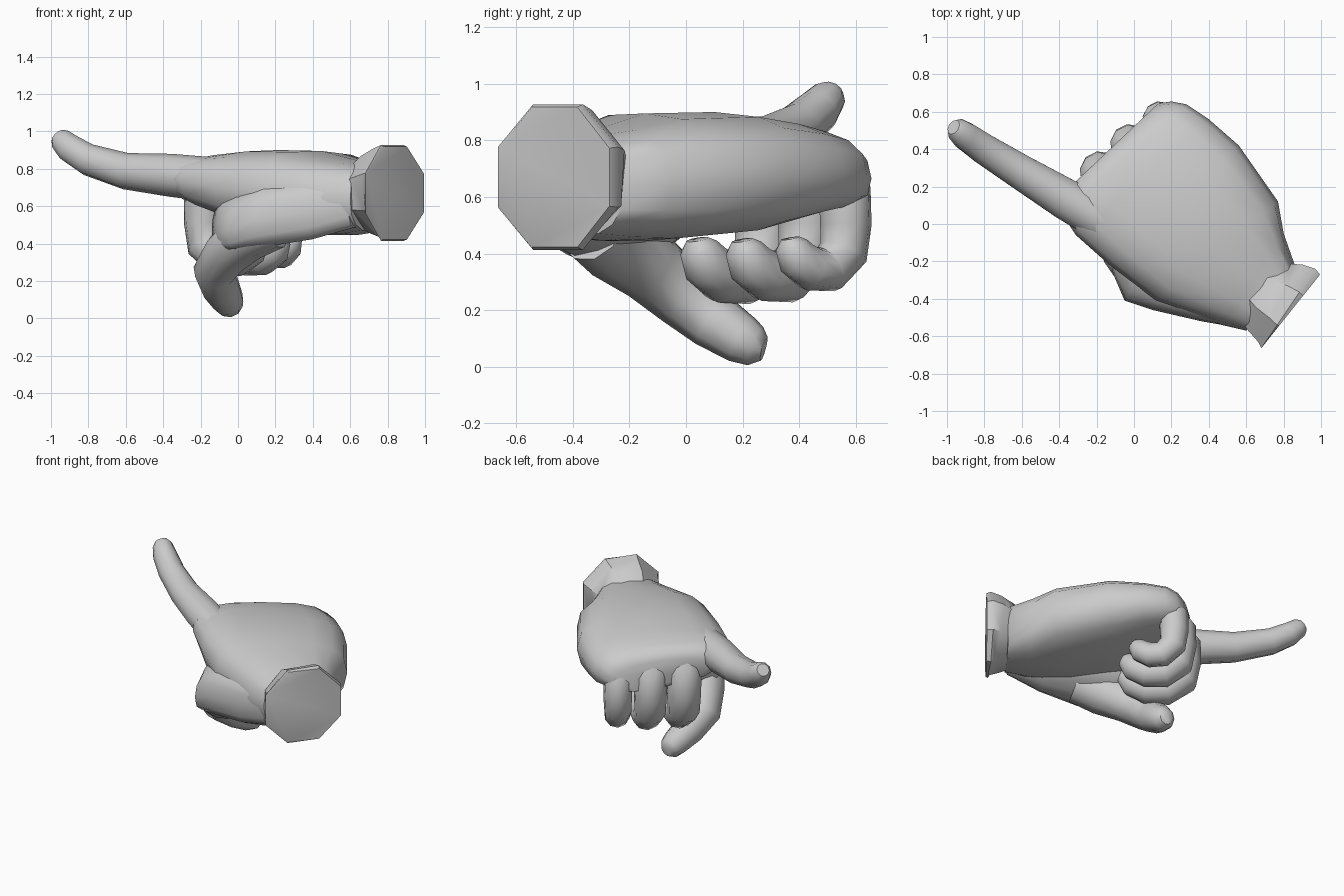
import bpy, bmesh, math
from mathutils import Vector

SIDE = Vector((0.70, 0.71, 0))      # across the knuckles, towards the little finger


def skin(name, rings, angle=50):
    """Bridge equal-length rings into a closed smooth-shaded surface."""
    bm = bmesh.new()
    rows = [[bm.verts.new(p) for p in ring] for ring in rings]
    n = len(rows[0])
    for a, b in zip(rows, rows[1:]):
        for i in range(n):
            j = (i + 1) % n
            bm.faces.new((a[i], a[j], b[j], b[i]))
    bm.faces.new(rows[0][::-1])
    bm.faces.new(rows[-1])
    bmesh.ops.recalc_face_normals(bm, faces=bm.faces)
    me = bpy.data.meshes.new(name)
    bm.to_mesh(me)
    bm.free()
    ob = bpy.data.objects.new(name, me)
    bpy.context.collection.objects.link(ob)
    bpy.ops.object.select_all(action='DESELECT')
    ob.select_set(True)
    bpy.context.view_layer.objects.active = ob
    bpy.ops.object.shade_smooth_by_angle(angle=math.radians(angle))
    return ob


def tube(name, path, side, n=10, angle=50):
    """Tapered tube; path holds (x, y, z, radius)."""
    pts = [Vector(p[:3]) for p in path]
    rings = []
    for i, p in enumerate(pts):
        t = (pts[min(i + 1, len(pts) - 1)] - pts[max(i - 1, 0)]).normalized()
        s = (side - t * t.dot(side)).normalized()
        u = t.cross(s)
        r = path[i][3]
        rings.append([p + r * (math.cos(a) * s + math.sin(a) * u)
                      for a in (2 * math.pi * (k + 0.5) / n for k in range(n))])
    return skin(name, rings, angle)


def slab(left, right, zl, zr, n=16):
    """Rounded cross-section from thumb side to little-finger side.
    zl, zr are (bottom, top) heights near each side."""
    ring = []
    for k in range(n):
        a = 2 * math.pi * k / n
        c, s = math.cos(a), math.sin(a)
        w = 0.5 + 0.5 * math.copysign(abs(c) ** 0.75, c)
        h = 0.5 + 0.5 * math.copysign(abs(s) ** 0.75, s)
        x = left[0] + (right[0] - left[0]) * w
        y = left[1] + (right[1] - left[1]) * w
        lo = zl[0] + (zr[0] - zl[0]) * w
        hi = zl[1] + (zr[1] - zl[1]) * w
        ring.append(Vector((x, y, lo + (hi - lo) * h)))
    return ring


# Palm and back of the hand, wrist to knuckles
skin("palm", [
    slab((0.60, -0.57), (0.86, -0.22), (0.46, 0.82), (0.46, 0.83)),
    slab((0.47, -0.54), (0.80, -0.05), (0.44, 0.84), (0.45, 0.85)),
    slab((0.12, -0.41), (0.77, 0.12), (0.45, 0.91), (0.44, 0.88)),
    slab((-0.13, -0.22), (0.56, 0.42), (0.50, 0.91), (0.46, 0.89)),
    slab((-0.31, -0.06), (0.40, 0.56), (0.58, 0.89), (0.50, 0.86)),
    slab((-0.39, 0.06), (0.28, 0.64), (0.64, 0.87), (0.52, 0.83)),
    slab((-0.36, 0.16), (0.20, 0.655), (0.62, 0.85), (0.54, 0.79)),
    slab((-0.32, 0.22), (0.13, 0.645), (0.63, 0.80), (0.54, 0.74)),
], 60)

# Fleshy web joining the thumb to the palm
skin("thumb_web", [
    slab((0.59, -0.56), (0.70, -0.40), (0.46, 0.78), (0.52, 0.76)),
    slab((0.36, -0.52), (0.50, -0.28), (0.39, 0.74), (0.48, 0.76)),
    slab((0.10, -0.46), (0.30, -0.12), (0.34, 0.72), (0.47, 0.76)),
    slab((-0.05, -0.41), (0.14, -0.02), (0.32, 0.62), (0.47, 0.76)),
    slab((-0.11, -0.27), (0.04, 0.04), (0.31, 0.62), (0.48, 0.76)),
    slab((-0.14, -0.15), (-0.02, 0.05), (0.36, 0.58), (0.50, 0.72)),
], 60)

# Pointing index finger
tube("index_finger", [
    (-0.12, -0.01, 0.74, 0.12), (-0.36, 0.13, 0.765, 0.115),
    (-0.60, 0.275, 0.787, 0.098), (-0.80, 0.40, 0.848, 0.086),
    (-0.90, 0.47, 0.91, 0.078), (-0.945, 0.505, 0.955, 0.064),
    (-0.965, 0.518, 0.975, 0.042),
], Vector((0.51, 0.86, 0)))

# Curled fingers share one path, shifted and scaled about the knuckle;
# fx turns the outer fingers' tips in towards the palm
CURL = [(0.08, -0.10, -0.03, 0.09), (-0.01, -0.01, -0.03, 0.105), (-0.03, 0.025, -0.10, 0.112),
        (-0.03, 0.03, -0.24, 0.11), (-0.02, 0.02, -0.36, 0.105), (0.06, -0.045, -0.435, 0.098),
        (0.15, -0.12, -0.43, 0.096), (0.22, -0.18, -0.385, 0.088), (0.245, -0.205, -0.33, 0.07),
        (0.25, -0.21, -0.30, 0.04)]
for name, (kx, ky, kz), s, fx in (("middle_finger", (-0.15, 0.25, 0.75), 1.0, 1.0),
                                  ("ring_finger", (0.005, 0.40, 0.735), 0.96, 0.9),
                                  ("little_finger", (0.155, 0.54, 0.70), 0.82, 0.65)):
    tube(name, [(kx + x * s * fx, ky + y * s, kz + z * s, r * (0.1 + 0.9 * s))
                for x, y, z, r in CURL], SIDE)

# Thumb
tube("thumb", [
    (0.20, -0.34, 0.50, 0.13), (0.05, -0.26, 0.45, 0.145), (-0.055, -0.13, 0.355, 0.128),
    (-0.125, -0.01, 0.25, 0.115), (-0.09, 0.10, 0.16, 0.103), (-0.055, 0.20, 0.095, 0.088),
    (-0.045, 0.245, 0.073, 0.073), (-0.04, 0.275, 0.065, 0.045),
], Vector((1, 0.2, 0)))

# Flared wrist cuff with a flat end
tube("cuff", [
    (0.68, -0.36, 0.65, 0.19), (0.725, -0.395, 0.66, 0.225), (0.79, -0.43, 0.67, 0.258),
    (0.825, -0.452, 0.67, 0.278), (0.84, -0.464, 0.67, 0.268),
], Vector((0.63, 0.77, 0)), 8, 40)
